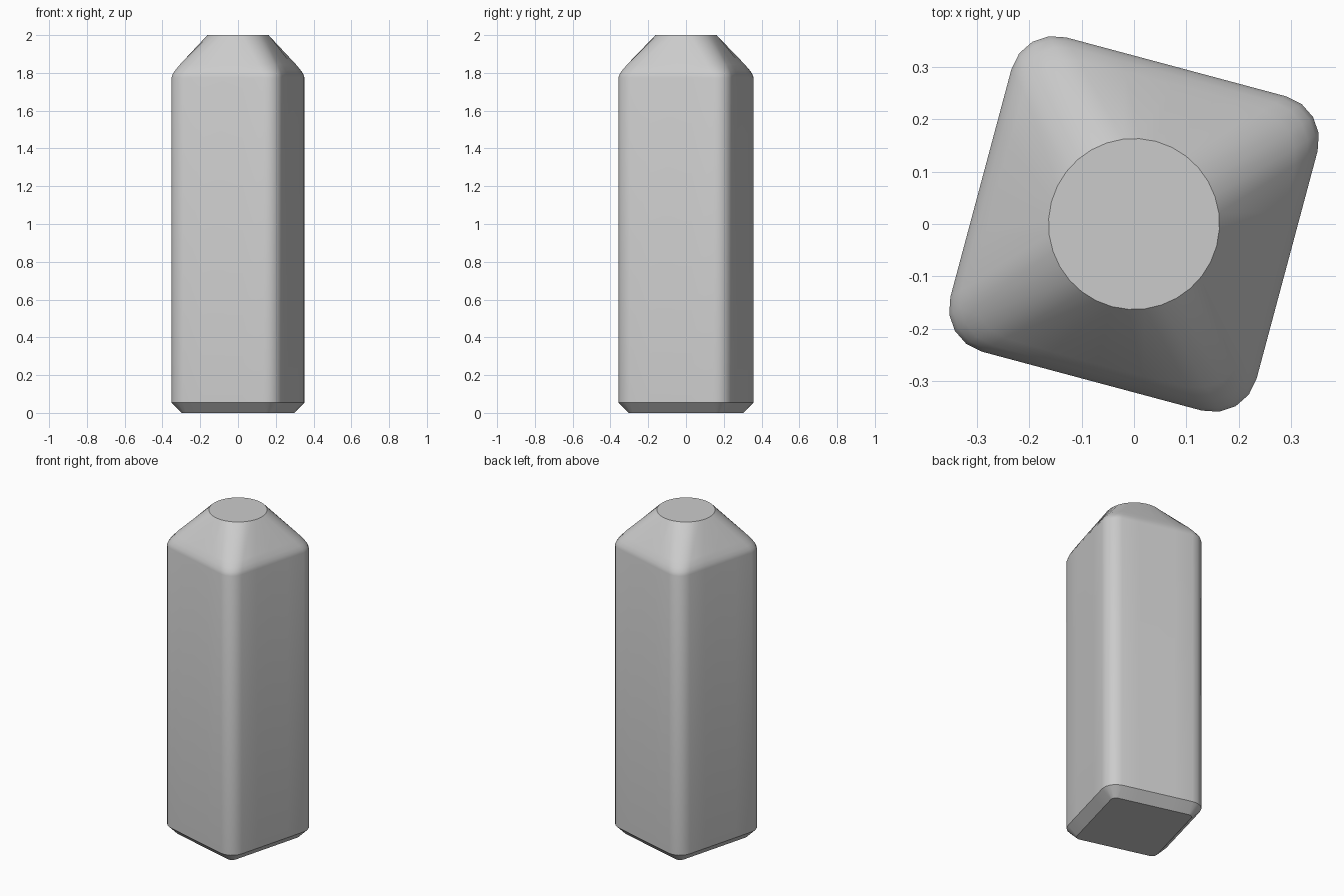
import bpy, bmesh, math
from mathutils import Vector, Matrix

cube = bpy.data.objects.get("Cube")
if cube:
    bpy.data.objects.remove(cube, do_unlink=True)

HALF_X, HALF_Y, CORNER = 0.302, 0.31, 0.085
NECK, HEIGHT, CHAMFER, SHOULDER = 0.163, 2.0, 0.055, 1.775
STEPS = 4                      # segments per corner, and per flat side
TURN = Matrix.Rotation(math.radians(-15), 3, 'Z')


def rounded_square(inset=0.0):
    """Rounded square outline, with each flat side subdivided."""
    radius = CORNER - inset
    arcs = []
    for q, (sx, sy) in enumerate([(1, 1), (-1, 1), (-1, -1), (1, -1)]):
        centre = Vector((sx * (HALF_X - CORNER), sy * (HALF_Y - CORNER), 0))
        angles = [math.pi / 2 * (q + i / STEPS) for i in range(STEPS + 1)]
        arcs.append([centre + radius * Vector((math.cos(a), math.sin(a), 0)) for a in angles])
    points = []
    for q, arc in enumerate(arcs):
        following = arcs[(q + 1) % len(arcs)][0]
        points += arc
        points += [arc[-1].lerp(following, i / STEPS) for i in range(1, STEPS)]
    return points


def circle(count):
    """Circle whose points line up with the rounded square outline."""
    return [NECK * Vector((math.cos(a), math.sin(a), 0))
            for a in (math.tau * (i - STEPS / 2) / count + math.pi / 4 for i in range(count))]


body = rounded_square()
neck = circle(len(body))

# Stacked sections: chamfered foot, straight body, eased shoulder, round top
sections = [(0, rounded_square(CHAMFER)), (CHAMFER, body)]
for height, blend in [(SHOULDER, 0), (1.795, 0.035), (1.815, 0.105), (1.845, 0.23), (HEIGHT, 1)]:
    sections.append((height, [a.lerp(b, blend) for a, b in zip(body, neck)]))

bm = bmesh.new()
rings = [[bm.verts.new(TURN @ p + Vector((0, 0, z))) for p in points] for z, points in sections]
for low, high in zip(rings, rings[1:]):
    for i in range(len(low)):
        j = (i + 1) % len(low)
        bm.faces.new((low[i], low[j], high[j], high[i]))
bm.faces.new(rings[0][::-1])
bm.faces.new(rings[-1])
bmesh.ops.recalc_face_normals(bm, faces=bm.faces)

mesh = bpy.data.meshes.new("bottle_body")
bm.to_mesh(mesh)
bm.free()
bottle = bpy.data.objects.new("bottle_body", mesh)
bpy.context.collection.objects.link(bottle)

# Plain grey material
grey = bpy.data.materials.new("light_grey")
grey.use_nodes = True
grey.diffuse_color = (0.6, 0.6, 0.6, 1)
grey.node_tree.nodes["Principled BSDF"].inputs["Base Color"].default_value = (0.6, 0.6, 0.6, 1)
mesh.materials.append(grey)

# Smooth sides, crisp foot chamfer and top rim
bpy.ops.object.select_all(action='DESELECT')
bottle.select_set(True)
bpy.context.view_layer.objects.active = bottle
bpy.ops.object.shade_smooth_by_angle(angle=math.radians(32))
